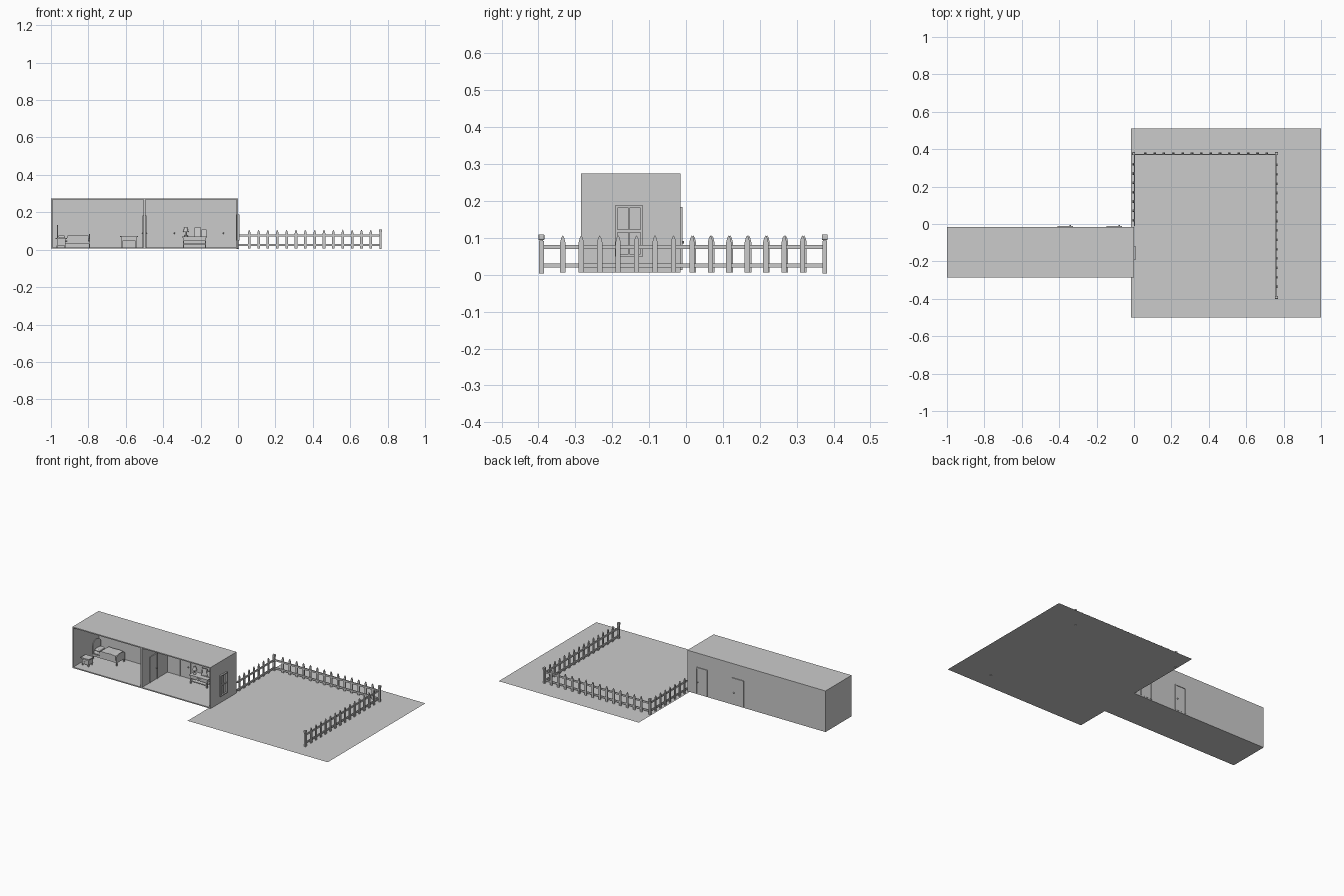
import bpy, math
from mathutils import Matrix, Vector

if "Cube" in bpy.data.objects:
    bpy.data.objects.remove(bpy.data.objects["Cube"])


def mesh(name, verts, faces):
    me = bpy.data.meshes.new(name)
    me.from_pydata(verts, [], faces)
    ob = bpy.data.objects.new(name, me)
    bpy.context.collection.objects.link(ob)
    return ob


def box(name, x0, x1, y0, y1, z0, z1, bevel=0):
    v = [(x, y, z) for z in (z0, z1) for x, y in ((x0, y0), (x1, y0), (x1, y1), (x0, y1))]
    f = [(3, 2, 1, 0), (4, 5, 6, 7)] + [(i, (i + 1) % 4, (i + 1) % 4 + 4, i + 4) for i in range(4)]
    ob = mesh(name, v, f)
    if bevel:
        m = ob.modifiers.new("bevel", 'BEVEL')
        m.width, m.segments = bevel, 3
    return ob


def slab(name, pts, depth, mat):
    """Profile in local XZ, thickened along local Y, placed by mat."""
    n = len(pts)
    v = [mat @ Vector((x, y, z)) for y in (-depth / 2, depth / 2) for x, z in pts]
    f = [tuple(range(n)), tuple(range(2 * n - 1, n - 1, -1))]
    f += [(i, i + n, (i + 1) % n + n, (i + 1) % n) for i in range(n)]
    return mesh(name, v, f)


def lathe(name, pts, mat, n=12):
    """Radius / height profile turned round local Z."""
    v = [mat @ Vector((r * math.cos(a), r * math.sin(a), z))
         for r, z in pts for a in [2 * math.pi * i / n for i in range(n)]]
    f = [(k * n + i, k * n + (i + 1) % n, (k + 1) * n + (i + 1) % n, (k + 1) * n + i)
         for k in range(len(pts) - 1) for i in range(n)]
    f += [tuple(range(n))[::-1], tuple(range((len(pts) - 1) * n, len(pts) * n))]
    return mesh(name, v, f)


def place(x, y, z, turn=0):
    return Matrix.Translation((x, y, z)) @ Matrix.Rotation(turn, 4, 'Z')


def local_box(name, x0, x1, y0, y1, z0, z1, mat, bevel=0):
    ob = box(name, x0, x1, y0, y1, z0, z1, bevel)
    ob.data.transform(mat)
    return ob


# Lawn
mesh("lawn", [(-.015, -.5, .005), (1, -.5, .005), (1, .51, .005), (-.015, .51, .005)], [(0, 1, 2, 3)])

# House shell, open at the front
X0, X1, Y0, Y1, Z0, Z1, T = -1, 0, -.285, -.015, .006, .275, .007
box("floor", X0, X1, Y0, Y1, Z0, Z0 + T)
box("roof", X0, X1, Y0, Y1, Z1 - T, Z1)
box("back_wall", X0, X1, Y1 - T, Y1, Z0 + T, Z1 - T)
box("left_wall", X0, X0 + T, Y0, Y1 - T, Z0 + T, Z1 - T)
box("right_wall", X1 - T, X1, Y0, Y1 - T, Z0 + T, Z1 - T)
box("partition_wall", -.505, -.495, Y0, Y1 - T, Z0 + T, Z1 - T)
FL = Z0 + T


# Doors: frame standing proud on both wall faces, panel and knobs
def door(x, y, wall, turn=0, side=1):
    m = place(x, y, FL, turn)
    w, h, f, d = .041, .17, .006, wall / 2 + .005
    for s in (-1, 1):
        a, b = sorted((s * w, s * (w - f)))
        local_box("door_frame_side", a, b, -d, d, 0, h, m)
    local_box("door_frame_top", -w + f, w - f, -d, d, h - f, h, m)
    p = wall / 2 + .001
    local_box("door_panel", -w + f, w - f, -p, p, .001, h - f, m)
    for s in (-1, 1):
        k = m @ Matrix.Translation((side * .027, s * p, .075)) @ Matrix.Rotation(-s * math.pi / 2, 4, 'X')
        lathe("door_knob", [(.0015, 0), (.0015, .003), (.004, .004), (.004, .007), (.002, .009)], k, 10)


door(-.367, Y1 - T / 2, T)
door(-.105, Y1 - T / 2, T)
door(-.5, -.17, .01, math.pi / 2)

# Window on the right wall
WY0, WY1, WZ0, WZ1, F = -.192, -.117, .05, .187, .006
for x0, x1 in ((0, .009), (-T - .004, -T)):
    for a, b in ((WY0, WY0 + F), (WY1 - F, WY1)):
        box("window_frame_side", x0, x1, a, b, WZ0, WZ1)
    for a, b in ((WZ0, WZ0 + F), (WZ1 - F, WZ1)):
        box("window_frame_rail", x0, x1, WY0 + F, WY1 - F, a, b)
    xm = x0 + (x1 - x0) * .6
    yc, zc = (WY0 + WY1) / 2, (WZ0 + WZ1) / 2
    box("window_mullion", x0, xm, yc - .002, yc + .002, WZ0 + F, WZ1 - F)
    box("window_crossbar", x0, xm, WY0 + F, WY1 - F, zc - .004, zc + .004)

# Fence: pointed pickets on two rails
PICKET = [(-.007, .006), (.007, .006), (.007, .088), (.004, .1), (0, .107), (-.004, .1), (-.007, .088)]


def fence(start, end, first, step=.05):
    (ax, ay), (bx, by) = start, end
    length = math.hypot(bx - ax, by - ay)
    m = place(ax, ay, 0, math.atan2(by - ay, bx - ax))
    for z in (.019, .07):
        local_box("fence_rail", 0, length, .001, .007, z, z + .011, m)
    d = first
    while d < length - .012:
        slab("picket", PICKET, .006, m @ Matrix.Translation((d, -.002, 0)))
        d += step


def post(x, y):
    box("fence_post", x - .0065, x + .0065, y - .0065, y + .0065, .003, .092)
    box("post_cap", x - .008, x + .008, y - .008, y + .008, .094, .109, .002)
    box("post_neck", x - .005, x + .005, y - .005, y + .005, .092, .094)


fence((.762, .376), (-.002, .376), .052)
fence((.762, -.392), (.762, .376), .058)
fence((-.002, .376), (-.002, -.012), .056)
for p in ((.762, .376), (.762, -.392), (-.002, .376)):
    post(*p)

# Bed lying along the left room
BY, BW = -.085, .042


def board(name, x, h, rise):
    arch = [(BW * math.cos(t), h + rise * math.sin(t)) for t in [math.pi * i / 12 for i in range(13)]]
    slab(name, [(-BW, 0), (-BW + .01, 0), (-BW + .01, .018), (BW - .01, .018), (BW - .01, 0), (BW, 0)] + arch,
         .006, place(x, BY, FL, math.pi / 2))


board("headboard", -.966, .085, .033)
board("footboard", -.793, .058, .012)
box("bed_frame", -.963, -.796, BY - BW + .003, BY + BW - .003, FL + .018, FL + .032)
box("mattress", -.963, -.797, BY - .037, BY + .037, FL + .032, FL + .05, .006)
slab("blanket", [(-.915, .03), (-.8, .03), (-.8, .062), (-.83, .066), (-.87, .064), (-.905, .066), (-.915, .06)],
     .081, place(0, BY, FL))
box("pillow", -.96, -.925, BY - .028, BY + .028, FL + .049, FL + .064, .006)


# Small tables with drawers
def table(name, x0, x1, y0, y1, h, drop):
    box(name + "_top", x0, x1, y0, y1, FL + h - .006, FL + h)
    box(name + "_body", x0 + .006, x1 - .006, y0 + .004, y1 - .002, FL + h - drop, FL + h - .006)
    for a in (x0 + .005, x1 - .012):
        for b in (y0 + .004, y1 - .011):
            box(name + "_leg", a, a + .007, b, b + .007, FL, FL + h - drop)
    xc = (x0 + x1) / 2
    box(name + "_drawer", xc - .018, xc + .018, y0 + .001, y0 + .004, FL + h - drop + .003, FL + h - .009)
    box(name + "_handle", xc - .005, xc + .005, y0 - .002, y0 + .001, FL + h - drop / 2 - .006, FL + h - drop / 2 - .002)


table("night_stand", -.975, -.915, -.235, -.185, .05, .04)
table("chest", -.63, -.535, -.07, -.024, .06, .026)
table("dresser", -.3, -.165, -.08, -.024, .058, .024)
box("dresser_shelf", -.288, -.177, -.075, -.03, FL + .015, FL + .019)

# Things on the dresser
TOP = FL + .058
lathe("lamp", [(.011, 0), (.011, .004), (.003, .008), (.003, .024), (.014, .024), (.008, .048)],
      place(-.279, -.05, TOP))
for x, w, h in ((-.215, .036, .047), (-.182, .026, .038)):
    tilt = place(x, -.045, TOP) @ Matrix.Rotation(-.15, 4, 'X')
    local_box("picture_back", -w / 2, w / 2, 0, .004, 0, h, tilt)
    for s in (-1, 1):
        c = s * (w / 2 - .002)
        local_box("picture_frame_side", c - .002, c + .002, -.003, 0, 0, h, tilt)
    for z in (0, h - .004):
        local_box("picture_frame_rail", -w / 2 + .004, w / 2 - .004, -.003, 0, z, z + .004, tilt)
